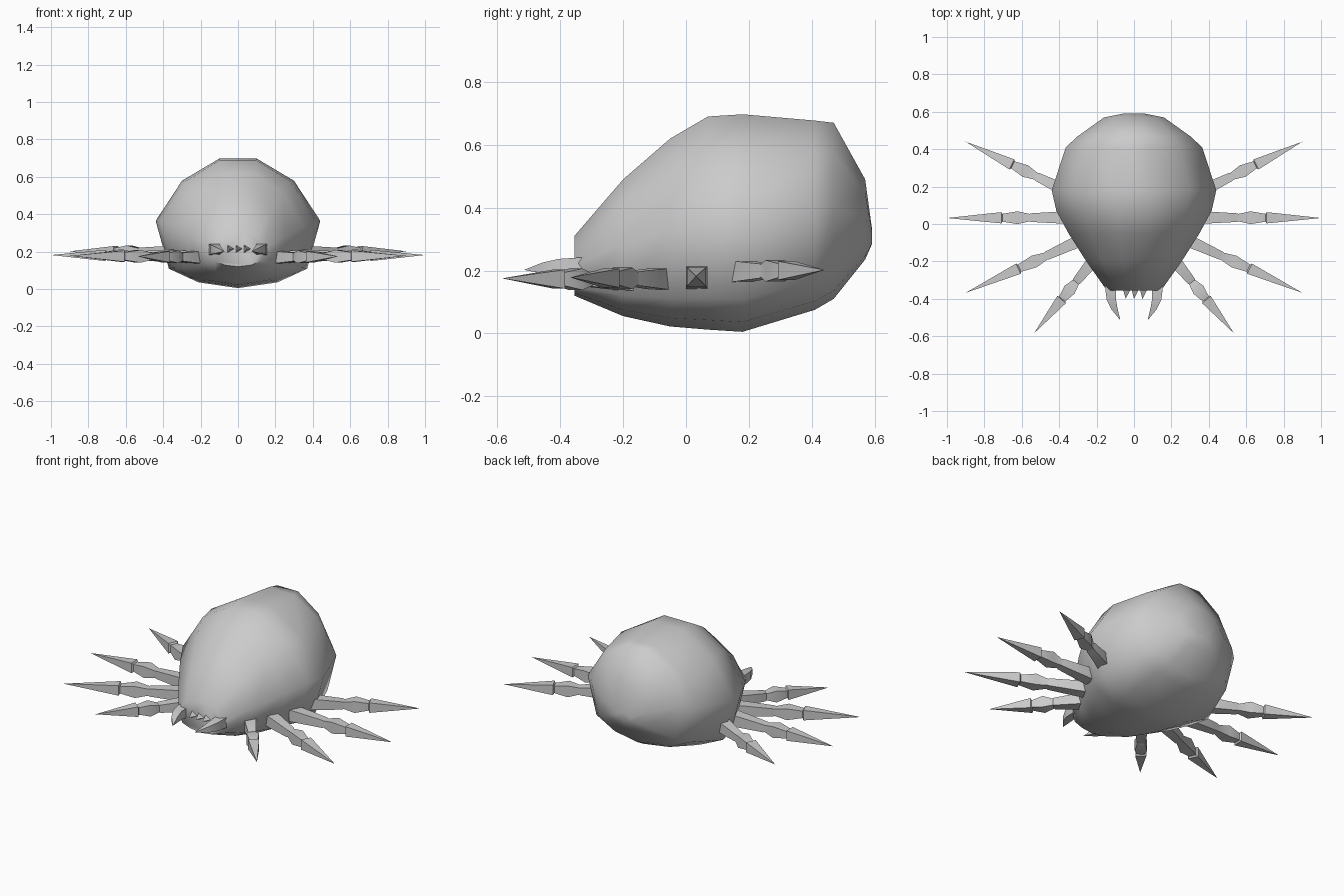
import bpy, bmesh, math
from mathutils import Vector

if "Cube" in bpy.data.objects:
    bpy.data.objects.remove(bpy.data.objects["Cube"])


def loft(name, rings, mirror=False, angle=40):
    """Skin a list of equal-length point rings and cap both ends."""
    bm = bmesh.new()
    loops = [[bm.verts.new(p) for p in ring] for ring in rings]
    n = len(loops[0])
    for a, b in zip(loops, loops[1:]):
        for i in range(n):
            j = (i + 1) % n
            bm.faces.new((a[i], a[j], b[j], b[i]))
    bm.faces.new(loops[0])
    bm.faces.new(loops[-1])
    bmesh.ops.remove_doubles(bm, verts=bm.verts, dist=0.0005)
    bmesh.ops.recalc_face_normals(bm, faces=bm.faces)
    mesh = bpy.data.meshes.new(name)
    bm.to_mesh(mesh)
    bm.free()
    ob = bpy.data.objects.new(name, mesh)
    bpy.context.collection.objects.link(ob)
    if mirror:
        ob.modifiers.new("Mirror", "MIRROR").use_axis[0] = True
    bpy.ops.object.select_all(action="DESELECT")
    ob.select_set(True)
    bpy.context.view_layer.objects.active = ob
    bpy.ops.object.shade_smooth_by_angle(angle=math.radians(angle))
    return ob


def square_ring(centre, direction, half):
    """Square section, upright, facing along a horizontal direction."""
    c, d = Vector(centre), Vector(direction).normalized()
    side, up = d.cross(Vector((0, 0, 1))).normalized(), Vector((0, 0, 1))
    return [c + side * (half * a) + up * (half * b)
            for a, b in ((-1, -1), (1, -1), (1, 1), (-1, 1))]


# Body: one faceted section swept from the head to the rear
half = [(0.48, 0.045), (0.84, 0.15), (1, 0.52), (0.68, 0.83), (0.23, 1)]
section = [(0, 0)] + half + [(-x, z) for x, z in reversed(half)]
stations = [  # y, half width, bottom, top
    (-0.355, 0.145, 0.12, 0.31), (-0.2, 0.255, 0.055, 0.49),
    (-0.05, 0.35, 0.022, 0.62), (0.07, 0.415, 0.012, 0.69),
    (0.18, 0.44, 0.005, 0.697), (0.41, 0.365, 0.075, 0.677),
    (0.47, 0.30, 0.11, 0.67), (0.57, 0.16, 0.235, 0.49),
    (0.592, 0.05, 0.285, 0.33)]
loft("body", [[(w * x, y, lo + (hi - lo) * z) for x, z in section]
              for y, w, lo, hi in stations], angle=60)

# Legs: base segment, flared knuckle and pointed claw
leg_profile = [(0, 0.035), (0.32, 0.023), (0.33, 0.020), (0.43, 0.034),
               (0.55, 0.021), (0.56, 0.030), (1, 0)]
legs = {"rear_legs": ((0.34, 0.165), (0.90, 0.44), 0.197),
        "middle_legs": ((0.34, 0.035), (1.0, 0.032), 0.177),
        "forward_legs": ((0.26, -0.075), (0.90, -0.368), 0.173),
        "front_legs": ((0.20, -0.175), (0.535, -0.585), 0.170)}
for name, (start, tip, z) in legs.items():
    a, b = Vector((*start, z)), Vector((*tip, z + 0.005))
    loft(name, [square_ring(a.lerp(b, t), b - a, r) for t, r in leg_profile],
         mirror=True)

# Fangs: curved inward
fang = [((0.125, -0.33, 0.212), (0, -1, 0), 0.030),
        ((0.122, -0.40, 0.212), (-0.2, -1, 0), 0.025),
        ((0.105, -0.45, 0.208), (-0.5, -1, 0), 0.017),
        ((0.073, -0.515, 0.202), (-0.5, -1, 0), 0)]
loft("fangs", [square_ring(*f) for f in fang], mirror=True)

# Teeth: three small three-sided spikes
for i in range(3):
    x = (i - 1) * 0.045
    rings = [[(x + r * math.cos(k * math.tau / 3), y,
               0.215 + r * math.sin(k * math.tau / 3)) for k in range(3)]
             for y, r in ((-0.335, 0.025), (-0.352, 0.025), (-0.40, 0.0005))]
    loft("tooth_%d" % (i + 1), rings)
